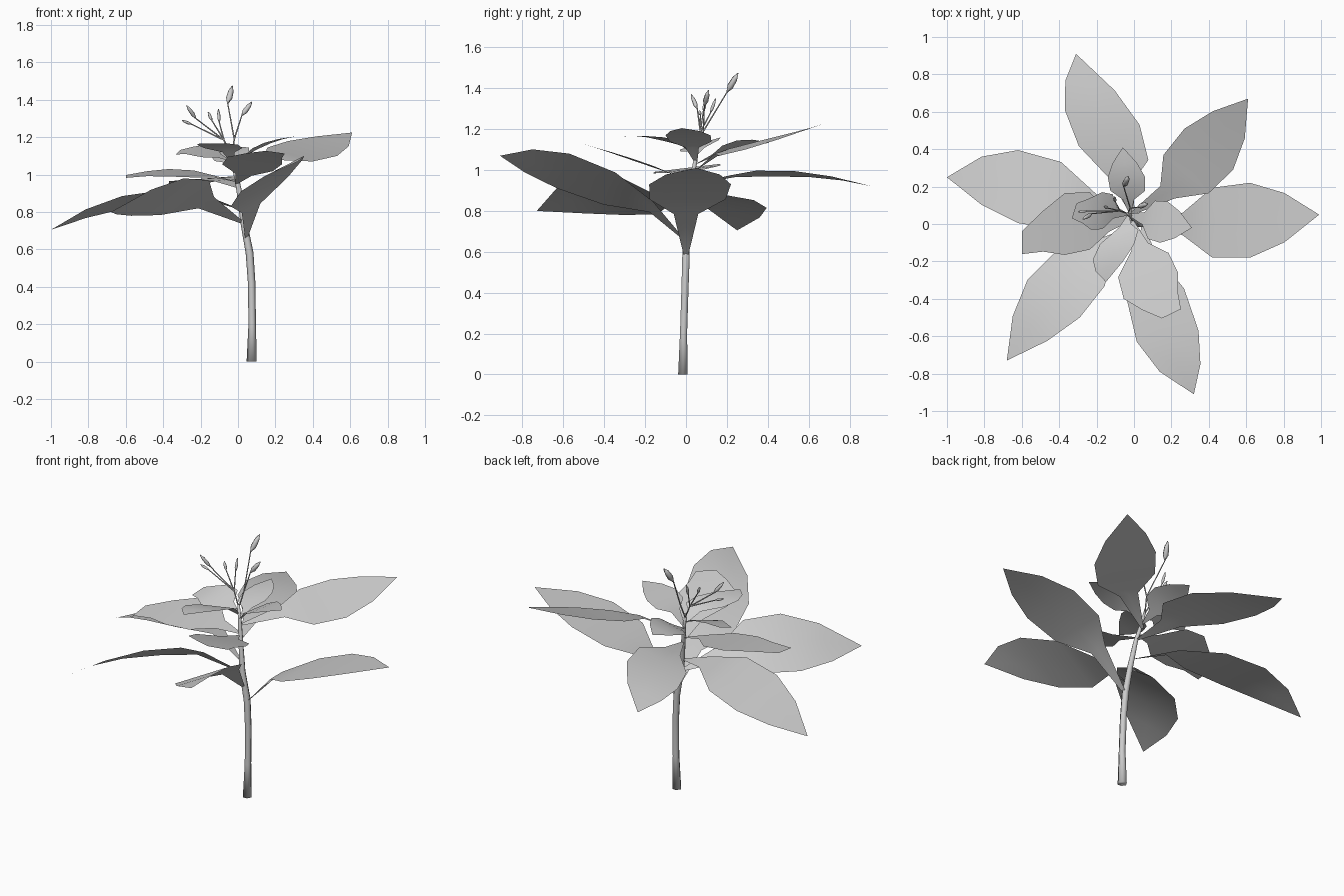
import bpy, bmesh
from mathutils import Vector as V

if "Cube" in bpy.data.objects:
    bpy.data.objects.remove(bpy.data.objects["Cube"])


def finish(bm, name):
    me = bpy.data.meshes.new(name)
    bm.to_mesh(me)
    bm.free()
    me.shade_smooth()
    ob = bpy.data.objects.new(name, me)
    bpy.context.collection.objects.link(ob)
    return ob


def tube(name, path, radii, sides):
    """Tapered tube swept along a path."""
    from math import cos, sin, tau
    bm = bmesh.new()
    pts = [V(p) for p in path]
    rings = []
    for i, p in enumerate(pts):
        d = (pts[min(i + 1, len(pts) - 1)] - pts[max(i - 1, 0)]).normalized()
        if i == 0 and p.z == 0:
            d = V((0, 0, 1))
        a = d.cross(V((0, 1, 0))).normalized()
        b = d.cross(a)
        rings.append([bm.verts.new(p + radii[i] * (a * cos(tau * k / sides) + b * sin(tau * k / sides)))
                      for k in range(sides)])
    for r, s in zip(rings, rings[1:]):
        for k in range(sides):
            bm.faces.new((r[k], r[k - 1], s[k - 1], s[k]))
    bm.faces.new(rings[0])
    bm.faces.new(rings[-1][::-1])
    bmesh.ops.recalc_face_normals(bm, faces=bm.faces)
    return finish(bm, name)


def leaf(name, base, knee, mid, tip, half, blunt=0.0):
    """Thin blade: narrow stalk to the knee, then a curved pointed blade; half = sideways half-width."""
    base, knee, mid, tip, half = map(V, (base, knee, mid, tip, half))
    rows = [(base, 0.04)]
    for u, w in ((0, .3), (.22, .93), (.5, 1), (.75, .66), (1, blunt)):
        p = knee * (1 - u) * (1 - 2 * u) + mid * 4 * u * (1 - u) + tip * u * (2 * u - 1)
        rows.append((p, w))
    bm = bmesh.new()
    prev = None
    for p, w in rows:
        if w:
            cur = [bm.verts.new(p - half * w), bm.verts.new(p), bm.verts.new(p + half * w)]
        else:
            cur = [bm.verts.new(p)] * 3
        if prev:
            for k in (0, 1):
                bm.faces.new(list(dict.fromkeys((prev[k], prev[k + 1], cur[k + 1], cur[k]))))
        prev = cur
    bmesh.ops.recalc_face_normals(bm, faces=bm.faces)
    if sum(f.normal.z for f in bm.faces) < 0:
        bmesh.ops.reverse_faces(bm, faces=bm.faces)
    return finish(bm, name)


# Main stem
tube("stem",
     [(.073, -.015, 0), (.076, -.012, .2), (.073, -.005, .42), (.062, 0, .58),
      (.03, 0, .75), (.005, .02, .92), (-.02, .045, 1.04), (-.035, .055, 1.12)],
     [.027, .02, .02, .021, .018, .014, .011, .007], 6)

# Large lower leaves
leaf("leaf_right", (.06, 0, .57), (.26, 0, .785), (.62, .02, .93), (.99, .05, 1.01), (0, .2, 0))
leaf("leaf_front", (.045, -.01, .66), (.07, -.17, .82), (.18, -.6, .995), (.32, -.91, 1.07), (.165, .03, .085))
leaf("leaf_front_left", (.03, 0, .74), (-.17, -.12, .85), (-.43, -.4, .88), (-.68, -.73, .80), (.14, -.1, .1))
leaf("leaf_left", (.02, 0, .81), (-.2, .1, .89), (-.62, .2, .85), (-1, .25, .705), (0, .195, -.035))
leaf("leaf_back", (0, .03, .93), (-.07, .23, .97), (-.17, .57, .98), (-.31, .91, .92), (.2, -.04, .015))
leaf("leaf_back_right", (-.02, .05, 1.0), (.18, .17, 1.09), (.4, .4, 1.14), (.61, .67, 1.225), (.13, -.11, -.04))

# Middle leaves
leaf("middle_leaf_left", (0, .03, .96), (-.13, .01, .99), (-.37, .0, 1.01), (-.6, -.1, .99), (0, .165, .02), .37)
leaf("middle_leaf_front", (-.01, .02, .95), (.03, -.12, 1.0), (.09, -.33, 1.075), (.2, -.48, 1.12),
     (.145, .07, -.02), .35)

# Small top leaves
leaf("top_leaf_right", (-.03, .05, 1.03), (.05, .03, 1.11), (.16, .01, 1.17), (.31, -.02, 1.205), (.02, .11, 0))
leaf("top_leaf_front", (-.03, .05, 1.06), (-.05, -.01, 1.12), (-.11, -.15, 1.16), (-.15, -.31, 1.165), (.11, .04, 0))
leaf("top_leaf_left", (-.03, .05, 1.07), (-.1, .06, 1.1), (-.2, .07, 1.13), (-.32, .07, 1.12), (.03, .1, .03), .4)
leaf("top_leaf_back", (-.02, .05, 1.03), (-.03, .13, 1.07), (-.04, .25, 1.12), (-.06, .41, 1.135), (.1, 0, .025))

# Flower buds on thin stalks: fork point, bud start, bud end, bud radius
LEFT, RIGHT = (-.075, .07, 1.185), (-.02, .085, 1.19)
buds = [(LEFT, (-.225, .055, 1.30), (-.275, .025, 1.37), .011),
        (LEFT, (-.25, .07, 1.27), (-.3, .065, 1.29), .008),
        (LEFT, (-.14, .085, 1.29), (-.16, .095, 1.335), .009),
        (LEFT, (-.1, .12, 1.28), (-.105, .145, 1.35), .009),
        (RIGHT, (-.055, .2, 1.38), (-.03, .255, 1.475), .017),
        (RIGHT, (.02, .09, 1.315), (.075, .11, 1.39), .014)]
for i, (fork, a, b, r) in enumerate(buds, 1):
    a, b = V(a), V(b)
    tube(f"bud_{i}", [(-.033, .055, 1.1), fork, a, a.lerp(b, .3), a.lerp(b, .7), b],
         [.004, .004, .003, r, r * .85, .002], 6)
